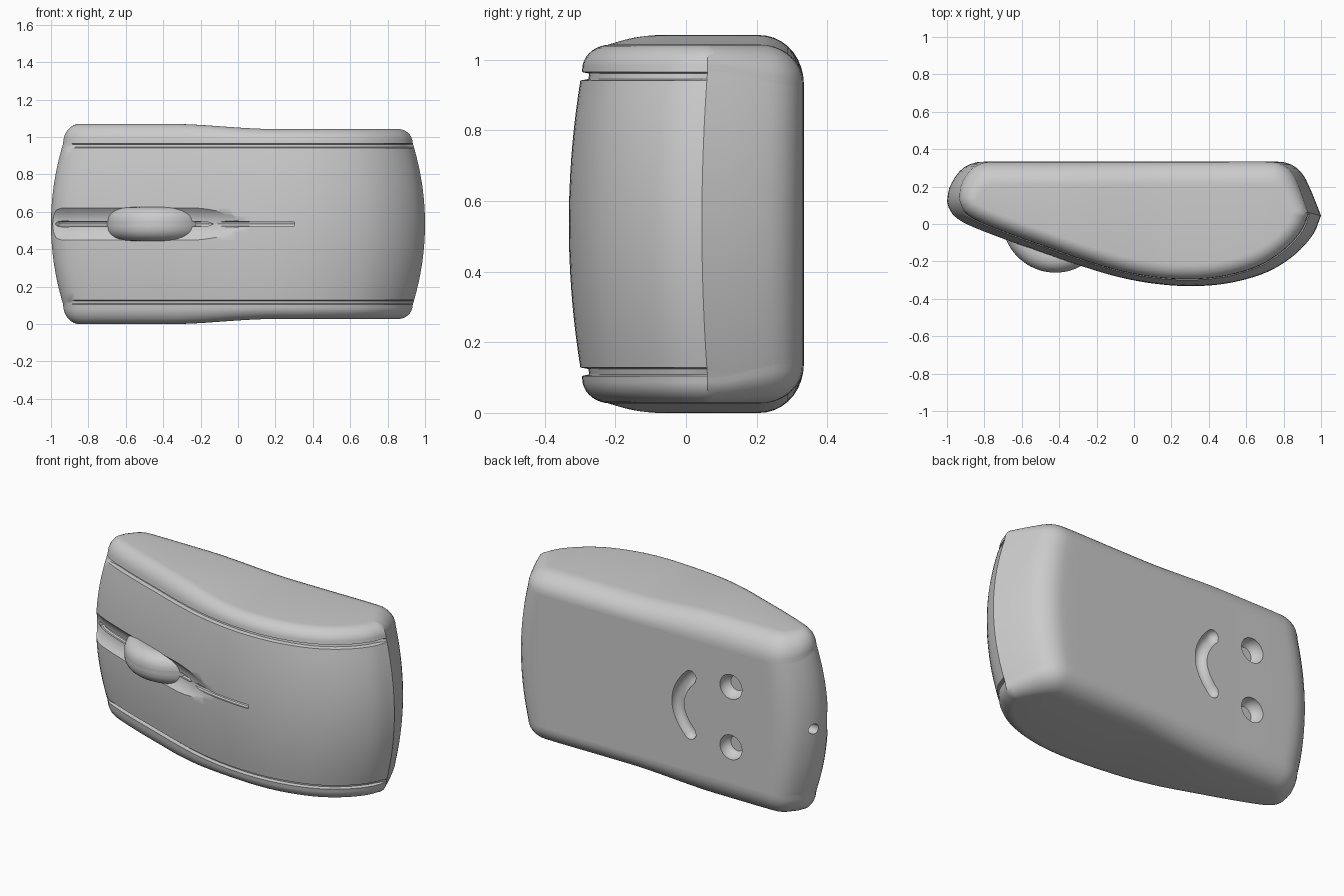
import bpy, bmesh
from math import sin, cos, pi
from mathutils import Vector
from mathutils.geometry import interpolate_bezier

if "Cube" in bpy.data.objects:
    bpy.data.objects.remove(bpy.data.objects["Cube"])

ZC = 0.535


def spline(pts, count):
    """Smooth curve through 2D points, resampled to even steps."""
    p = [Vector((a, b, 0)) for a, b in pts]
    dense = []
    for i in range(len(p) - 1):
        a, b = p[i], p[i + 1]
        ta = (p[i + 1] - p[i - 1]) / 6 if i else (b - a) / 3
        tb = (p[i + 2] - p[i]) / 6 if i + 2 < len(p) else (b - a) / 3
        lim = (b - a).length / 2
        ta, tb = [t * min(1, lim / t.length) for t in (ta, tb)]
        dense += interpolate_bezier(a, a + ta, b - tb, b, 24)[:-1]
    dense.append(p[-1])
    acc = [0]
    for a, b in zip(dense, dense[1:]):
        acc.append(acc[-1] + (b - a).length)
    out, j = [], 0
    for k in range(count + 1):
        d = acc[-1] * k / count
        while j < len(dense) - 2 and acc[j + 1] < d:
            j += 1
        t = (d - acc[j]) / max(acc[j + 1] - acc[j], 1e-9)
        out.append(dense[j].lerp(dense[j + 1], min(t, 1)))
    return out


def ease(a, b, v):
    t = min(1, max(0, (v - a) / (b - a)))
    return t * t * (3 - 2 * t)


def finish(name, bm):
    bmesh.ops.recalc_face_normals(bm, faces=bm.faces)
    me = bpy.data.meshes.new(name)
    bm.to_mesh(me)
    bm.free()
    ob = bpy.data.objects.new(name, me)
    bpy.context.collection.objects.link(ob)
    return ob


def smooth(ob, angle):
    bpy.ops.object.select_all(action='DESELECT')
    ob.select_set(True)
    bpy.context.view_layer.objects.active = ob
    bpy.ops.object.shade_smooth_by_angle(angle=angle)


def tube(name, pts, radii, sides=24):
    """Closed round tube along a path."""
    bm = bmesh.new()
    rings = []
    for i, c in enumerate(pts):
        t = (pts[min(i + 1, len(pts) - 1)] - pts[max(i - 1, 0)]).normalized()
        ref = Vector((0, 1, 0)) if abs(t.z) > 0.7 else Vector((0, 0, 1))
        u = t.cross(ref).normalized()
        v = t.cross(u)
        rings.append([bm.verts.new(c + radii[i] * (cos(2 * pi * k / sides) * u + sin(2 * pi * k / sides) * v))
                      for k in range(sides)])
    for a, b in zip(rings, rings[1:]):
        for k in range(sides):
            n = (k + 1) % sides
            bm.faces.new((a[k], a[n], b[n], b[k]))
    bm.faces.new(rings[0])
    bm.faces.new(rings[-1])
    return finish(name, bm)


# Side profile: domed top chain and flat base chain, both left tip to right tip
M = 64
top = spline([(-1, .12), (-.975, .055), (-.9, .0), (-.7, -.08), (-.5, -.15), (-.3, -.22), (-.1, -.28),
              (.1, -.318), (.3, -.332), (.5, -.317), (.7, -.262), (.85, -.172), (.955, -.06), (1, .045)], M)
base = spline([(-1, .12), (-.985, .2), (-.93, .285), (-.87, .322), (-.8, .333), (-.4, .333), (0, .333),
               (.4, .333), (.77, .333), (.84, .318), (.9, .27), (.95, .17), (1, .045)], M)
ring = top + base[-2:0:-1]
N = len(ring)
normal = []
for i in range(N):
    t = ring[(i + 1) % N] - ring[i - 1]
    normal.append(Vector((-t.y, t.x, 0)).normalized())

# Body shell: layers across the width as (fraction, groove, fillet angle)
layers = [(.93 * k / 9, 0, 0) for k in range(10)]
layers += [(.94, 1, 0), (.975, 1, 0), (.985, 0, 0)]
layers += [(1, 0, pi / 2 * k / 9) for k in range(10)]
layers = [(-1, l) for l in layers[:0:-1]] + [(1, l) for l in layers]

bm = bmesh.new()
rows = []
for sign, (f, g, th) in layers:
    row = []
    for i, p in enumerate(ring):
        low = ease(.05, .3, p.y)
        z0 = .437 - .04 * low
        half = .535 - .027 * ease(-.42, .2, p.x)
        u2 = (f * z0 / .43) ** 2
        dz = f * z0 + (half - z0) * sin(th)
        fillet = .08 + .045 * low
        inset = fillet * (1 - cos(th)) + .022 * g * (1 - ease(-.02, .05, p.y))
        q = Vector((p.x * (1 - .065 * u2), .333 + (p.y - .333) * (1 - .055 * u2), 0))
        q += normal[i] * inset
        row.append(bm.verts.new((q.x, q.y, ZC + sign * dz)))
    rows.append(row)
for a, b in zip(rows, rows[1:]):
    for i in range(N):
        n = (i + 1) % N
        bm.faces.new((a[i], a[n], b[n], b[i]))
for r in (rows[0], rows[-1]):
    for i in range(M):
        bm.faces.new([r[k] for k in dict.fromkeys((i, i + 1, N - i - 1, (N - i) % N))])
body = finish("mouse_body", bm)

# Cutters: wheel channel, button slit, cable hole, base recesses
lift = []
radii = []
for i, p in enumerate(top):
    if -.95 < p.x < .06:
        off = .085 + .035 * ease(-.25, .06, p.x)
        lift.append(p - normal[i] * off + Vector((0, 0, ZC)))
        radii.append(.122)
lift.insert(0, lift[0] + Vector((-.2, -.06 + .12, 0)))
radii.insert(0, .122)
cutters = [tube("channel_cutter", lift, radii, 32)]

slit = [p + normal[i] * .01 + Vector((0, 0, ZC)) for i, p in enumerate(top) if -.99 < p.x < .32]
cutters.append(tube("slit_cutter", slit, [.016] * len(slit), 10))
deep = [p + Vector((0, .035, 0)) for p in slit if p.x < -.1]
cutters.append(tube("channel_slit_cutter", deep, [.016] * len(deep), 10))
cutters.append(tube("cable_cutter", [Vector((-1.1, .2, ZC)), Vector((-.9, .2, ZC))], [.03] * 2, 16))

for s in (-1, 1):
    c = Vector((-.53, 0, ZC + s * .18))
    cutters.append(tube("foot_recess_cutter", [c + Vector((0, y, 0)) for y in (.27, .285, .31, .4)],
                        [.045, .06, .073, .073], 24))
arc = [Vector((-.18 - .08 * (k / 8) ** 2, .333, ZC + .165 * k / 8)) for k in range(-8, 9)]
arc_r = [.04] * 17
for end, step in ((0, -1), (16, 1)):
    for j in (1, 2, 3):
        a = j * pi / 6.4
        pt = arc[0 if step < 0 else -1] if j == 1 else tip
        tip = arc[0].copy() if (step < 0 and j == 1) else (arc[-1].copy() if j == 1 else tip)
        new = tip + Vector((-.3, 0, step)).normalized() * .04 * sin(a)
        if step < 0:
            arc.insert(0, new)
            arc_r.insert(0, .04 * cos(a))
        else:
            arc.append(new)
            arc_r.append(.04 * cos(a))
cutters.append(tube("curved_recess_cutter", arc, arc_r, 16))

for c in cutters:
    m = body.modifiers.new(c.name, 'BOOLEAN')
    m.operation = 'DIFFERENCE'
    m.solver = 'EXACT'
    m.object = c
bpy.context.view_layer.update()
cut = bpy.data.meshes.new_from_object(body.evaluated_get(bpy.context.evaluated_depsgraph_get()))
body.modifiers.clear()
body.data = cut
for c in cutters:
    bpy.data.objects.remove(c)
smooth(body, .6)

# Scroll wheel
bpy.ops.mesh.primitive_cylinder_add(vertices=64, radius=.285, depth=.18, location=(-.42, .025, ZC))
wheel = bpy.context.object
wheel.name = "scroll_wheel"
bev = wheel.modifiers.new("round_tyre", 'BEVEL')
bev.width = .075
bev.segments = 8
smooth(wheel, .6)
